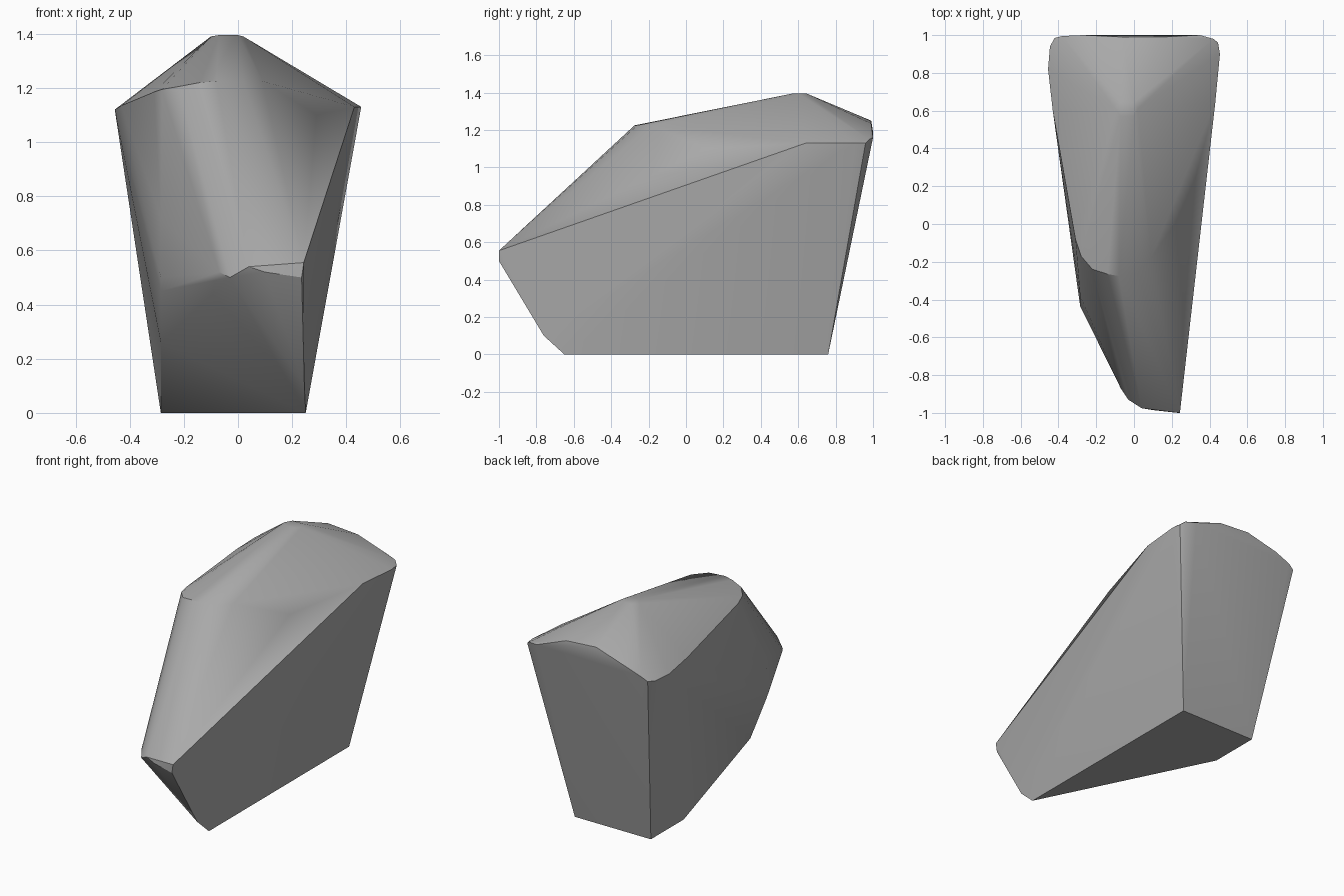
import bpy
import bmesh
from math import radians

default_cube = bpy.data.objects.get("Cube")
if default_cube:
    bpy.data.objects.remove(default_cube, do_unlink=True)


def make_material(name, colour):
    material = bpy.data.materials.new(name)
    material.use_nodes = True
    material.diffuse_color = colour
    shader = material.node_tree.nodes["Principled BSDF"]
    shader.inputs["Base Color"].default_value = colour
    shader.inputs["Roughness"].default_value = 0.9
    return material


def make_boulder(name, corner_groups, material):
    """Wrap a tight convex skin around the corners of every chiselled group."""
    bm = bmesh.new()
    for corners in corner_groups:
        for corner in corners:
            bm.verts.new(corner)
    bmesh.ops.convex_hull(bm, input=list(bm.verts))
    # corners that fall inside the skin are left without faces
    loose = [vert for vert in bm.verts if not vert.link_faces]
    bmesh.ops.delete(bm, geom=loose, context="VERTS")
    bmesh.ops.recalc_face_normals(bm, faces=list(bm.faces))
    mesh = bpy.data.meshes.new(name)
    bm.to_mesh(mesh)
    bm.free()
    mesh.materials.append(material)
    boulder = bpy.data.objects.new(name, mesh)
    bpy.context.collection.objects.link(boulder)
    return boulder


# flat base and the small chip above its front corner
base = [(-.285, .76, 0), (.25, .76, 0), (.25, -.65, 0), (-.285, .43, 0),
        (.245, -.76, .1)]

# blunt nose low at the front
nose = [(.235, -1, .5), (.243, -1, .555), (.1, -.985, .52), (.04, -.975, .54),
        (-.03, -.93, .5), (-.07, -.87, .52)]

# upright edge of the right flank
flank = [(-.285, -.24, .26), (-.285, -.4, .45), (-.285, -.435, .5),
         (-.285, -.38, .72)]

# rim where the front slope meets the cap
brow = [(-.31, -.08, 1.185), (-.28, -.17, 1.195), (-.22, -.24, 1.205),
        (-.14, -.265, 1.22), (-.08, -.275, 1.225), (.02, -.26, 1.225),
        (.09, -.18, 1.225), (.29, .11, 1.1)]

# shoulders at the widest height
shoulders = [(-.43, .6, 1.135), (-.455, .82, 1.12), (-.445, .94, 1.12),
             (-.42, .985, 1.125), (.43, .64, 1.13), (.455, .9, 1.13),
             (.445, .96, 1.13), (.42, .98, 1.15)]

# arched top edge of the back face
back_arch = [(-.38, .995, 1.15), (-.27, 1, 1.19), (-.06, .99, 1.25),
             (.15, .99, 1.235), (.35, 1, 1.16)]

# small rounded peak
peak = [(-.1, .61, 1.39), (-.07, .57, 1.395), (0, .57, 1.395),
        (.02, .61, 1.39), (0, .645, 1.395), (-.07, .645, 1.395)]

stone_grey = make_material("stone grey", (.4, .4, .4, 1))
boulder = make_boulder(
    "boulder", [base, nose, flank, brow, shoulders, back_arch, peak], stone_grey)

# soften shallow creases, keep the chiselled edges crisp
bpy.ops.object.select_all(action="DESELECT")
boulder.select_set(True)
bpy.context.view_layer.objects.active = boulder
bpy.ops.object.shade_smooth_by_angle(angle=radians(30))
